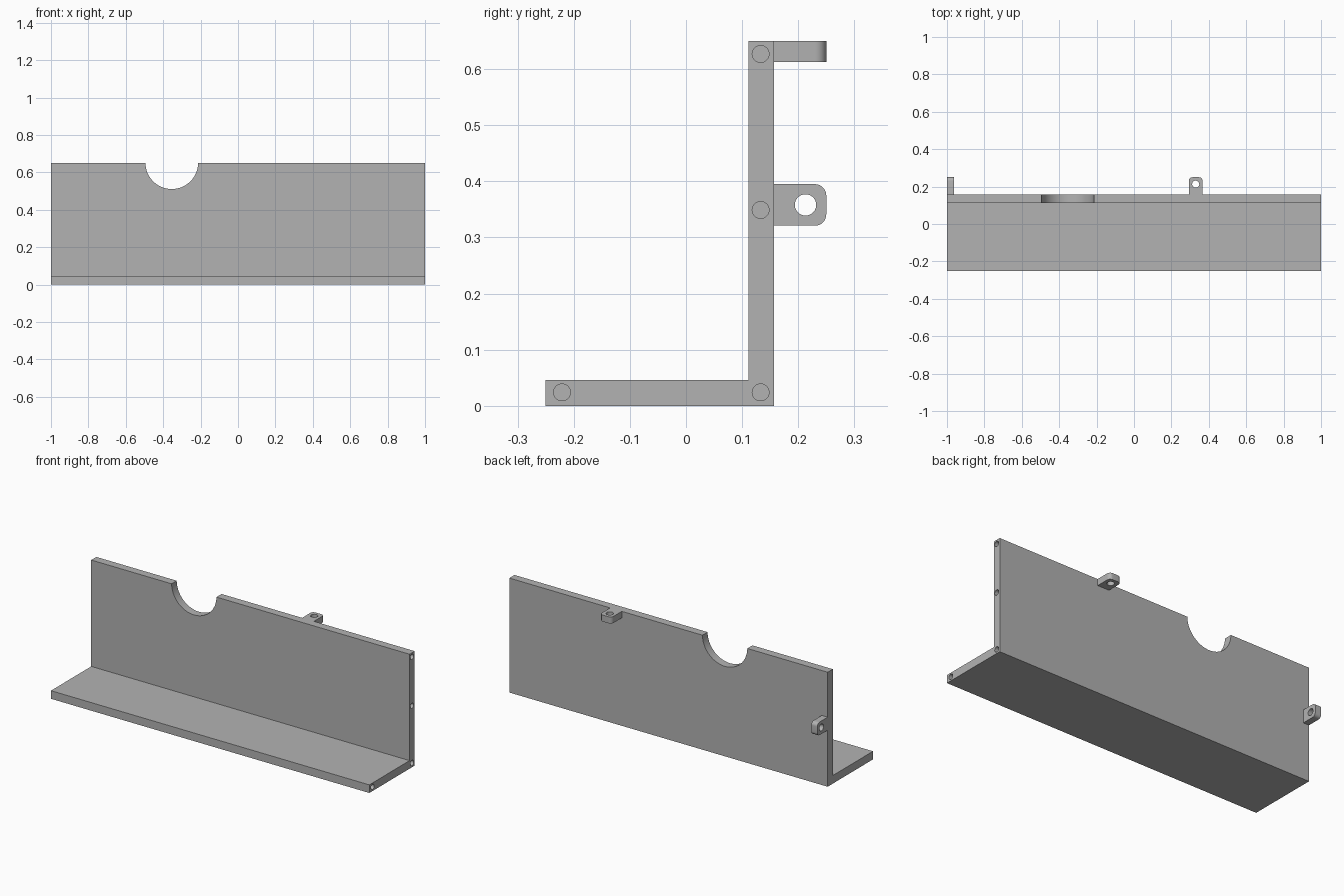
import bpy, bmesh, math
from mathutils import Matrix, Vector

cube = bpy.data.objects.get("Cube")
if cube:
    bpy.data.objects.remove(cube, do_unlink=True)

grey = bpy.data.materials.new("light grey")
grey.use_nodes = True
colour = (0.448, 0.448, 0.448, 1)
grey.diffuse_color = colour
grey.node_tree.nodes["Principled BSDF"].inputs["Base Color"].default_value = colour


def link(name, bm, matrix=None):
    bmesh.ops.recalc_face_normals(bm, faces=bm.faces[:])
    if matrix is not None:
        bm.transform(matrix)
    mesh = bpy.data.meshes.new(name)
    bm.to_mesh(mesh)
    bm.free()
    mesh.materials.append(grey)
    obj = bpy.data.objects.new(name, mesh)
    bpy.context.collection.objects.link(obj)
    return obj


def extrude(name, outline, axis_matrix, depth):
    """Flat outline in local XY, extruded along local Z."""
    bm = bmesh.new()
    face = bm.faces.new([bm.verts.new((a, b, 0)) for a, b in outline])
    new = bmesh.ops.extrude_face_region(bm, geom=[face])["geom"]
    bmesh.ops.translate(bm, vec=(0, 0, depth),
                        verts=[v for v in new if isinstance(v, bmesh.types.BMVert)])
    return link(name, bm, axis_matrix)


def cut_cylinder(target, centre, axis, radius, length, sides=48):
    bm = bmesh.new()
    bmesh.ops.create_cone(bm, cap_ends=True, segments=sides, radius1=radius,
                          radius2=radius, depth=length)
    turn = Vector(axis).to_track_quat("Z", "Y").to_matrix().to_4x4()
    cutter = link("cutter", bm, Matrix.Translation(centre) @ turn)
    cutter.hide_render = True
    mod = target.modifiers.new("cut", "BOOLEAN")
    mod.object = cutter
    mod.solver = "EXACT"
    bpy.context.view_layer.objects.active = target
    bpy.ops.object.modifier_apply(modifier=mod.name)
    bpy.data.objects.remove(cutter, do_unlink=True)


# Local XY -> world YZ, extruded along X
along_x = Matrix(((0, 0, 1, 0), (1, 0, 0, 0), (0, 1, 0, 0), (0, 0, 0, 1)))
# Local X -> world Y, local Y -> world X, extruded along Z
along_z = Matrix(((0, 1, 0, 0), (1, 0, 0, 0), (0, 0, 1, 0), (0, 0, 0, 1)))

# L-shaped panel: floor plate and upright wall in one piece
FRONT, INNER, BACK = -0.25, 0.111, 0.157
FLOOR, TOP = 0.046, 0.65
profile = [(FRONT, 0), (BACK, 0), (BACK, TOP), (INNER, TOP), (INNER, FLOOR), (FRONT, FLOOR)]
panel = extrude("l_panel", profile, Matrix.Translation((-1, 0, 0)) @ along_x, 2)

# Round notch in the top edge
cut_cylinder(panel, (-0.354, 0.134, TOP + 0.002), (0, 1, 0), 0.141, 0.2, 96)

# Blind pin holes in the right-hand end
for y, z in ((-0.221, 0.024), (0.133, 0.024), (0.133, 0.349), (0.133, 0.627)):
    cut_cylinder(panel, (1, y, z), (1, 0, 0), 0.015, 0.16, 32)

# Mounting tabs with rounded outer corners and a screw hole
REACH, HALF, ROUND, THICK = 0.25, 0.037, 0.02, 0.037


def tab_outline():
    pts = [(BACK, HALF), (BACK, -HALF)]
    for sign, start in ((-1, -90), (1, 0)):
        for i in range(9):
            a = math.radians(start + i * 90 / 8)
            pts.append((REACH - ROUND + ROUND * math.cos(a),
                        sign * (HALF - ROUND) + ROUND * math.sin(a)))
    return pts


side_tab = extrude("side_tab", tab_outline(),
                   Matrix.Translation((-1, 0, 0.358)) @ along_x, THICK)
cut_cylinder(side_tab, (-1, 0.213, 0.358), (1, 0, 0), 0.019, 0.2)

top_tab = extrude("top_tab", tab_outline(),
                  Matrix.Translation((0.33, 0, TOP - THICK)) @ along_z, THICK)
cut_cylinder(top_tab, (0.33, 0.213, TOP), (0, 0, 1), 0.019, 0.2)

# Smooth the round cuts while keeping edges crisp
for obj in (panel, side_tab, top_tab):
    bpy.ops.object.select_all(action="DESELECT")
    obj.select_set(True)
    bpy.context.view_layer.objects.active = obj
    bpy.ops.object.shade_smooth_by_angle(angle=math.radians(30))
